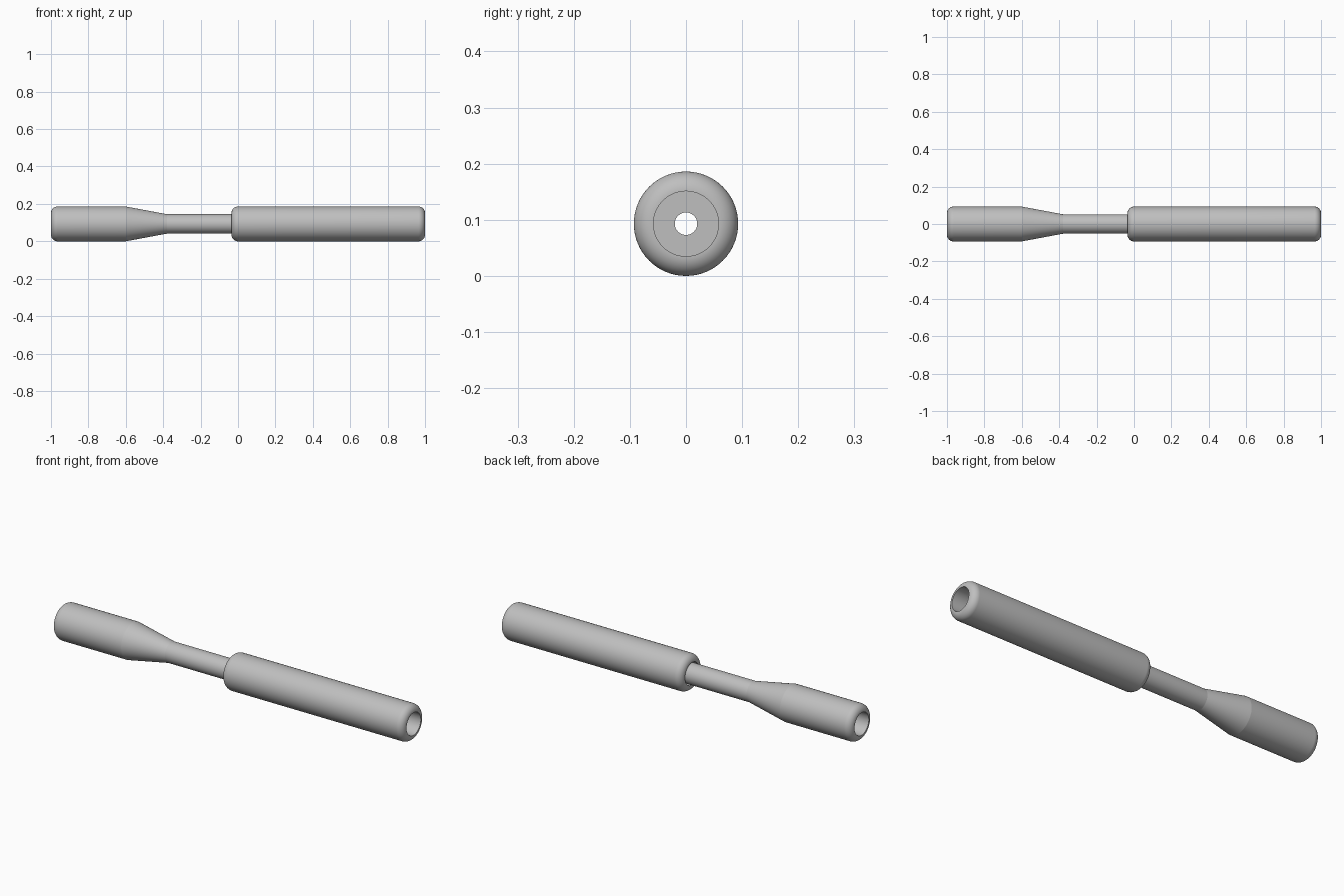
import bpy
import bmesh
from math import sin, cos, pi, radians

if "Cube" in bpy.data.objects:
    bpy.data.objects.remove(bpy.data.objects["Cube"])

OUTER = 0.093    # radius of grip and sleeve
BORE = 0.058     # radius of the end openings
HOLE = 0.02      # narrow through hole
NECK = 0.052
FILLET = OUTER - BORE
SEGMENTS = 64

grey = bpy.data.materials.new("plain grey")
grey.use_nodes = True
colour = (0.52, 0.52, 0.52, 1)
grey.diffuse_color = colour
grey.node_tree.nodes["Principled BSDF"].inputs["Base Color"].default_value = colour


def rounded_end(x, side, steps=16):
    """Profile points from the outer wall round to the bore at an end face."""
    return [(x - side * FILLET * (1 - sin(a)), BORE + FILLET * cos(a))
            for a in (pi / 2 * i / steps for i in range(steps + 1))]


def lathe(name, profile):
    """Turn a closed (x, radius) profile around the long axis."""
    bm = bmesh.new()
    rings = []
    for i in range(SEGMENTS):
        a = 2 * pi * i / SEGMENTS
        rings.append([bm.verts.new((x, r * cos(a), OUTER + r * sin(a)))
                      for x, r in profile])
    count = len(profile)
    for i in range(SEGMENTS):
        here, after = rings[i], rings[(i + 1) % SEGMENTS]
        for j in range(count):
            k = (j + 1) % count
            bm.faces.new((here[j], here[k], after[k], after[j]))
    bmesh.ops.recalc_face_normals(bm, faces=bm.faces)
    mesh = bpy.data.meshes.new(name)
    bm.to_mesh(mesh)
    bm.free()
    mesh.materials.append(grey)
    obj = bpy.data.objects.new(name, mesh)
    bpy.context.collection.objects.link(obj)
    bpy.ops.object.select_all(action='DESELECT')
    obj.select_set(True)
    bpy.context.view_layer.objects.active = obj
    bpy.ops.object.shade_smooth_by_angle(angle=radians(8))
    return obj


# Grip with open rounded end, taper, neck and a head that fills the sleeve bore
lathe("grip_and_neck", rounded_end(-1, -1)[::-1] + [
    (-0.6, OUTER), (-0.38, NECK), (0.0, NECK), (0.0, BORE), (0.04, BORE),
    (0.04, HOLE), (-0.6, HOLE), (-0.6, BORE)])

# Hollow sleeve rounded at both ends
lathe("sleeve", rounded_end(-0.035, -1)[::-1] + rounded_end(1, 1))
